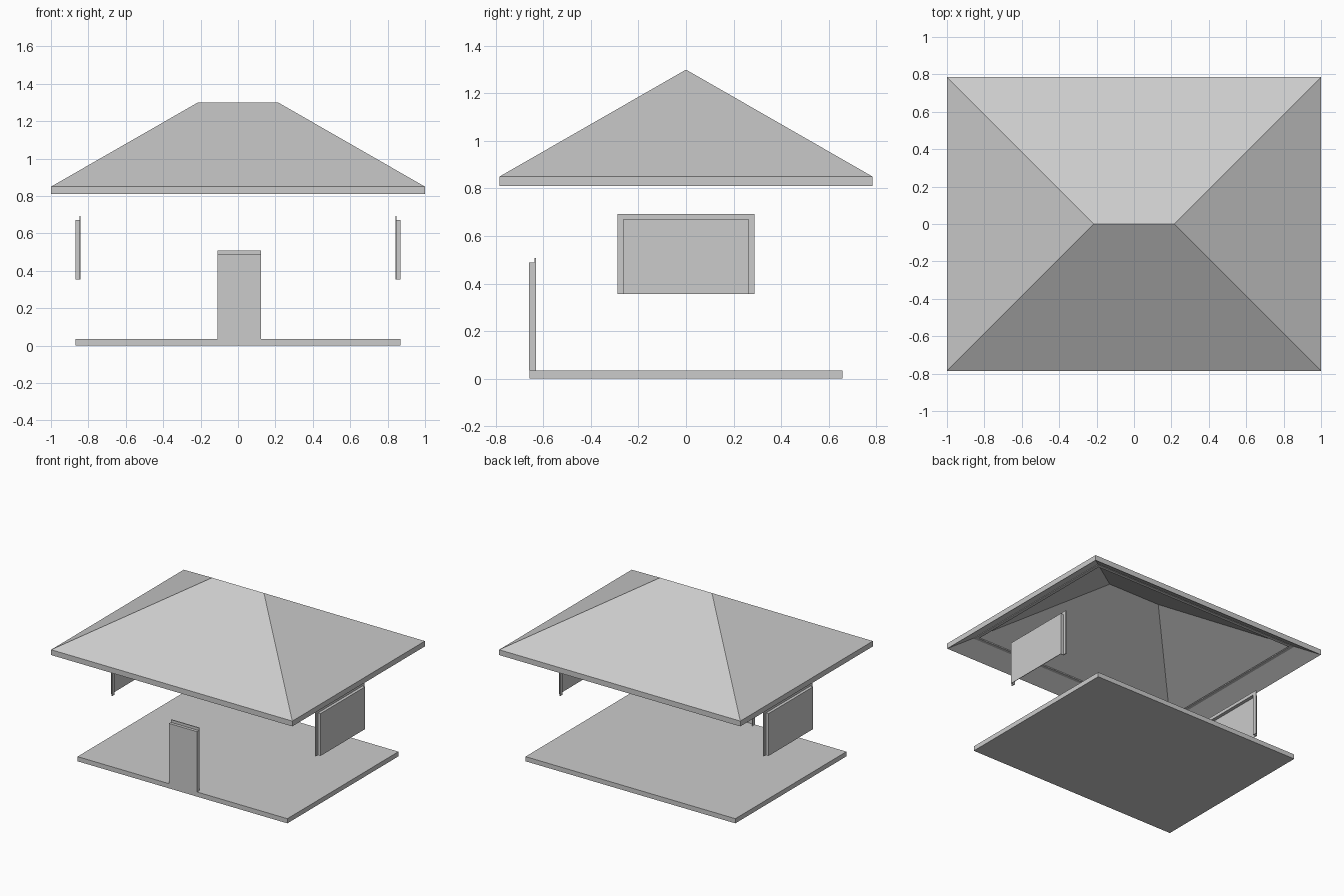
import bpy
import bmesh

if "Cube" in bpy.data.objects:
    bpy.data.objects.remove(bpy.data.objects["Cube"])


def finish(name, bm):
    bmesh.ops.recalc_face_normals(bm, faces=bm.faces)
    mesh = bpy.data.meshes.new(name)
    bm.to_mesh(mesh)
    bm.free()
    obj = bpy.data.objects.new(name, mesh)
    bpy.context.collection.objects.link(obj)
    return obj


def add_box(bm, x0, x1, y0, y1, z0, z1):
    verts = bmesh.ops.create_cube(bm, size=1)["verts"]
    for v in verts:
        v.co.x = x1 if v.co.x > 0 else x0
        v.co.y = y1 if v.co.y > 0 else y0
        v.co.z = z1 if v.co.z > 0 else z0


# Floor slab
bm = bmesh.new()
add_box(bm, -0.87, 0.87, -0.658, 0.658, 0, 0.035)
finish("floor_slab", bm)

# Hip roof: an even shell with an upright eave edge, hollow underneath
HX, HY, RIDGE, EAVE, TOP, THICK = 1.0, 0.785, 0.215, 0.85, 1.30, 0.04
bm = bmesh.new()
layers = []
for drop in (0, THICK):
    pts = [(-HX, -HY, EAVE), (HX, -HY, EAVE), (HX, HY, EAVE), (-HX, HY, EAVE),
           (-RIDGE, 0, TOP), (RIDGE, 0, TOP)]
    v = [bm.verts.new((x, y, z - drop)) for x, y, z in pts]
    for f in ((0, 1, 5, 4), (1, 2, 5), (2, 3, 4, 5), (3, 0, 4)):
        bm.faces.new([v[i] for i in f])
    layers.append(v)
up, low = layers
for i in range(4):
    j = (i + 1) % 4
    bm.faces.new((up[i], up[j], low[j], low[i]))
finish("hip_roof", bm)

# Narrow plate under the roof along the wall line
bm = bmesh.new()
z0, z1 = 0.88, 0.888
for s in (-1, 1):
    xs = sorted((s * 0.845, s * 0.87))
    ys = sorted((s * 0.633, s * 0.658))
    add_box(bm, xs[0], xs[1], -0.658, 0.658, z0, z1)
    add_box(bm, -0.845, 0.845, ys[0], ys[1], z0, z1)
finish("wall_plate", bm)


# Panel with a shallow reveal behind it and a casing on the inside;
# built facing -y at depth 0, spanning a0..a1 across and z0..z1 in height
def panel_unit(name, a0, a1, z0, z1, side, top):
    bm = bmesh.new()
    t, d, e = 0.004, 0.022, 0.029
    add_box(bm, a0, a1, 0, t, z0, z1)
    add_box(bm, a0, a0 + t, t, d, z0, z1)
    add_box(bm, a1 - t, a1, t, d, z0, z1)
    add_box(bm, a0 + t, a1 - t, t, d, z1 - t, z1)
    add_box(bm, a0 - side, a0 + t, d, e, z0, z1 + top)
    add_box(bm, a1 - t, a1 + side, d, e, z0, z1 + top)
    add_box(bm, a0 + t, a1 - t, d, e, z1 - t, z1 + top)
    return finish(name, bm)


# Door on the front, windows on both ends
door = panel_unit("front_door", -0.11, 0.122, 0.035, 0.488, 0.0, 0.02)
door.location.y = -0.66
for name, s in (("right_window", 1), ("left_window", -1)):
    win = panel_unit(name, -0.263, 0.263, 0.355, 0.672, 0.025, 0.02)
    win.location.x = s * 0.87
    win.rotation_euler.z = s * 1.5707963
